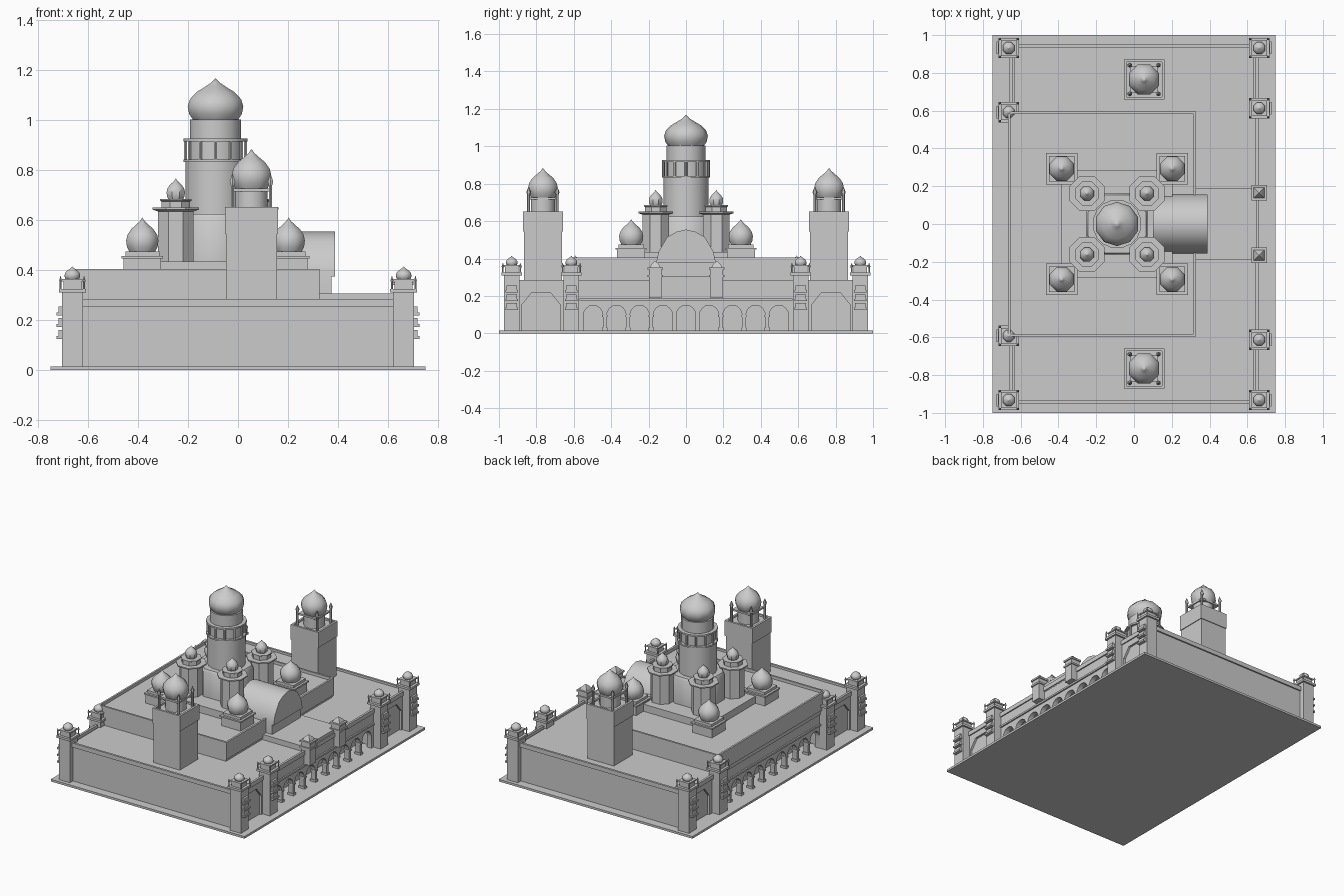
import bpy, bmesh
from math import cos, sin, pi, radians
from mathutils import Matrix, Vector

if "Cube" in bpy.data.objects:
    bpy.data.objects.remove(bpy.data.objects["Cube"])

GREY = (0.6, 0.6, 0.6, 1)
stone = bpy.data.materials.new("grey_stone")
stone.use_nodes = True
stone.diffuse_color = GREY
stone.node_tree.nodes["Principled BSDF"].inputs["Base Color"].default_value = GREY

# Onion dome outline: (radius factor, height factor)
ONION = [(0.8, 0), (0.95, 0.15), (1, 0.33), (0.92, 0.5), (0.68, 0.67),
         (0.36, 0.8), (0.14, 0.9), (0, 1)]


class Part:
    """Collects simple solids into one named object."""

    def __init__(self, name):
        self.name, self.bm = name, bmesh.new()

    def box(self, x0, x1, y0, y1, z0, z1):
        size = Vector((abs(x1 - x0), abs(y1 - y0), z1 - z0))
        mid = Vector((x0 + x1, y0 + y1, z0 + z1)) / 2
        bmesh.ops.create_cube(self.bm, size=1,
                              matrix=Matrix.Translation(mid) @ Matrix.Diagonal((*size, 1)))

    def block(self, x, y, half, z0, z1):
        self.box(x - half, x + half, y - half, y + half, z0, z1)

    def lathe(self, x, y, profile, sides=8):
        rings = []
        for r, z in profile:
            angles = [2 * pi * (i + 0.5) / sides for i in range(sides)]
            rings.append([self.bm.verts.new((x + r * cos(a), y + r * sin(a), z))
                          for a in angles] if r > 0 else [self.bm.verts.new((x, y, z))])
        for low, high in zip(rings, rings[1:]):
            for i in range(sides):
                j = (i + 1) % sides
                if len(high) > 1:
                    self.bm.faces.new((low[i], low[j], high[j], high[i]))
                else:
                    self.bm.faces.new((low[i], low[j], high[0]))
        self.bm.faces.new(rings[0][::-1])
        if len(rings[-1]) > 1:
            self.bm.faces.new(rings[-1])

    def onion(self, x, y, r, z0, z1, sides=8):
        self.lathe(x, y, [(r * a, z0 + (z1 - z0) * b) for a, b in ONION], sides)

    def prism(self, outline, x0, x1):
        face = self.bm.faces.new([self.bm.verts.new((x0, y, z)) for y, z in outline])
        new = bmesh.ops.extrude_face_region(self.bm, geom=[face])["geom"]
        verts = [v for v in new if isinstance(v, bmesh.types.BMVert)]
        bmesh.ops.translate(self.bm, verts=verts, vec=(x1 - x0, 0, 0))
        self.bm.faces.new([v for v in face.verts][::-1]) if not face.is_valid else None

    def frame(self, x0, x1, y0, y1, t, z0, z1):
        self.box(x0, x0 + t, y0, y1, z0, z1)
        self.box(x1 - t, x1, y0, y1, z0, z1)
        self.box(x0 + t, x1 - t, y0, y0 + t, z0, z1)
        self.box(x0 + t, x1 - t, y1 - t, y1, z0, z1)

    def done(self, angle=30):
        bmesh.ops.recalc_face_normals(self.bm, faces=self.bm.faces)
        mesh = bpy.data.meshes.new(self.name)
        self.bm.to_mesh(mesh)
        self.bm.free()
        mesh.materials.append(stone)
        mesh.shade_smooth()
        mesh.set_sharp_from_angle(angle=radians(angle))
        bpy.context.collection.objects.link(bpy.data.objects.new(self.name, mesh))


def arched_outline(y0, y1, top, openings, steps):
    """Wall outline with arches (centre, half width, spring, rise) cut from below."""
    pts = [(y1, top), (y0, top), (y0, FLOOR)]
    for c, h, spring, rise in openings:
        pts.append((c - h, FLOOR))
        pts += [(c - h * cos(pi * i / steps), spring + rise * sin(pi * i / steps))
                for i in range(steps + 1)]
        pts.append((c + h, FLOOR))
    return pts + [(y1, FLOOR)]


FLOOR, DECK, RIM = 0.015, 0.27, 0.285
SIGNS = (-1, 1)

# Ground plate
p = Part("ground_plate")
p.box(-0.75, 0.75, -1, 1, 0, FLOOR)
p.done()

# Main hall with end bays, cornice and deck parapet
p = Part("main_hall")
p.box(-0.54, 0.54, -0.94, 0.94, FLOOR, DECK)
for s in SIGNS:
    p.box(s * 0.53, s * 0.65, -0.59, 0.59, 0.175, DECK)
    for t in SIGNS:
        p.box(s * 0.53, s * 0.635, t * 0.58, t * 0.94, FLOOR, DECK)
p.frame(-0.658, 0.658, -0.95, 0.95, 0.015, 0.255, RIM)
p.done()

# Arcades and arched end bays on both long sides
for s, side in zip(SIGNS, ("right", "left")):
    p = Part(side + "_arcade")
    bays = [(0.124 * i, 0.052, 0.095, 0.055) for i in range(-4, 5)]
    p.prism(arched_outline(-0.58, 0.58, 0.18, bays, 8), s * 0.615, s * 0.65)
    for i in range(-4, 4):
        y = 0.124 * (i + 0.5)
        p.box(s * 0.61, s * 0.655, y - 0.014, y + 0.014, 0.088, 0.098)
        p.box(s * 0.61, s * 0.655, y - 0.014, y + 0.014, FLOOR, 0.03)
    p.box(s * 0.64, s * 0.66, -0.57, 0.57, 0.175, 0.187)
    for t in SIGNS:
        p.prism(arched_outline(t * 0.775 - 0.135, t * 0.775 + 0.135, 0.26,
                               [(t * 0.775, 0.105, 0.15, 0.075)], 3), s * 0.63, s * 0.65)
    p.done()

# Facade pillars with stacked balconies, finials and small domes
for s, side in zip(SIGNS, ("right", "left")):
    for t, end in zip(SIGNS, ("front", "back")):
        for y, place in ((0.932, "corner"), (0.613 if s > 0 else 0.592, "inner")):
            p = Part(f"{side}_{end}_{place}_pillar")
            x, y = s * 0.663, t * y
            p.block(x, y, 0.042, FLOOR, 0.31)
            p.block(x, y, 0.054, 0.31, 0.325)
            p.block(x, y, 0.036, 0.325, 0.355)
            p.block(x, y, 0.042, 0.355, 0.364)
            p.onion(x, y, 0.034, 0.362, 0.415)
            for z in (0.125, 0.172, 0.219):
                p.box(x, x + s * 0.056, y - 0.028, y + 0.028, z + 0.012, z + 0.036)
                p.box(x, x + s * 0.064, y - 0.033, y + 0.033, z, z + 0.012)
            for a in SIGNS:
                for b in SIGNS:
                    p.lathe(x + a * 0.047, y + b * 0.047,
                            [(0.004, 0.32), (0.004, 0.35), (0.007, 0.358), (0, 0.378)], 6)
            p.done(50)

# Upper terrace with parapet
p = Part("upper_terrace")
p.box(-0.66, 0.32, -0.59, 0.59, DECK, 0.385)
p.frame(-0.667, 0.327, -0.595, 0.595, 0.013, RIM, 0.405)
p.done()

# Raised gate platform with its two turrets
p = Part("gate_platform")
p.box(0.3, 0.652, -0.19, 0.19, 0.25, 0.307)
p.done()
for t, end in zip(SIGNS, ("front", "back")):
    p = Part(end + "_gate_turret")
    p.block(0.662, t * 0.165, 0.034, 0.19, 0.34)
    p.block(0.662, t * 0.165, 0.041, 0.3, 0.312)
    p.block(0.662, t * 0.165, 0.041, 0.34, 0.352)
    p.lathe(0.662, t * 0.165, [(0.04, 0.352), (0.03, 0.368), (0, 0.388)], 4)
    p.done()

# Vaulted entrance hall
p = Part("entrance_vault")
half = [(0.157, 0.3), (0.157, 0.39), (0.145, 0.44), (0.1, 0.515), (0.05, 0.543)]
p.prism(half + [(0, 0.555)] + [(-y, z) for y, z in half[::-1]], 0.1, 0.375)
p.prism([(y, max(z, 0.375)) for y, z in half] + [(0, 0.555)]
        + [(-y, max(z, 0.375)) for y, z in half[::-1]], 0.374, 0.388)
p.done()

# Central platform and great tower
CX = -0.09
p = Part("central_platform")
p.box(-0.385, 0.205, -0.287, 0.287, 0.38, 0.435)
p.done()
p = Part("great_tower")
p.lathe(CX, 0, [(0.175, 0.43), (0.175, 0.61), (0.165, 0.625)], 8)
p.lathe(CX, 0, [(0.122, 0.6), (0.122, 0.835)], 16)
p.lathe(CX, 0, [(0.13, 0.832), (0.13, 0.842)], 16)
p.lathe(CX, 0, [(0.112, 0.84), (0.112, 0.92)], 16)
p.lathe(CX, 0, [(0.13, 0.915), (0.13, 0.926)], 16)
p.lathe(CX, 0, [(0.105, 0.92), (0.105, 1.003)], 16)
for i in range(12):
    a = 2 * pi * i / 12
    p.lathe(CX + 0.12 * cos(a), 0.12 * sin(a), [(0.007, 0.84), (0.007, 0.92)], 6)
p.onion(CX, 0, 0.117, 1.0, 1.168, 10)
p.done(50)

for s, side in zip(SIGNS, ("right", "left")):
    for t, end in zip(SIGNS, ("front", "back")):
        # Eight-sided turrets hugging the great tower
        x, y = CX + s * 0.159, t * 0.162
        p = Part(f"{side}_{end}_turret")
        p.lathe(x, y, [(0.077, 0.42), (0.077, 0.635), (0.1, 0.642), (0.1, 0.65)])
        p.lathe(x, y, [(0.062, 0.65), (0.062, 0.675), (0.068, 0.678), (0.068, 0.685)])
        p.onion(x, y, 0.04, 0.683, 0.767)
        p.done(40)
        # Domed square kiosks at the platform corners
        x, y = CX + s * 0.293, t * 0.293
        p = Part(f"{side}_{end}_kiosk")
        p.block(x, y, 0.075, 0.38, 0.447)
        p.block(x, y, 0.083, 0.447, 0.457)
        p.block(x, y, 0.068, 0.457, 0.475)
        p.onion(x, y, 0.07, 0.473, 0.61)
        p.done(50)

# Tall end towers with lantern, corner finials and dome
for t, end in zip(SIGNS, ("front", "back")):
    x, y = 0.054, t * 0.765
    p = Part(end + "_tall_tower")
    p.block(x, y, 0.102, 0.26, 0.545)
    p.block(x, y, 0.107, 0.545, 0.64)
    p.frame(x - 0.107, x + 0.107, y - 0.107, y + 0.107, 0.014, 0.64, 0.652)
    p.lathe(x, y, [(0.07, 0.64), (0.07, 0.72)])
    p.block(x, y, 0.072, 0.715, 0.727)
    p.onion(x, y, 0.086, 0.725, 0.885)
    for a in SIGNS:
        for b in SIGNS:
            p.lathe(x + a * 0.076, y + b * 0.076,
                    [(0.008, 0.64), (0.008, 0.74), (0.013, 0.755), (0, 0.787)], 6)
    p.done(50)
